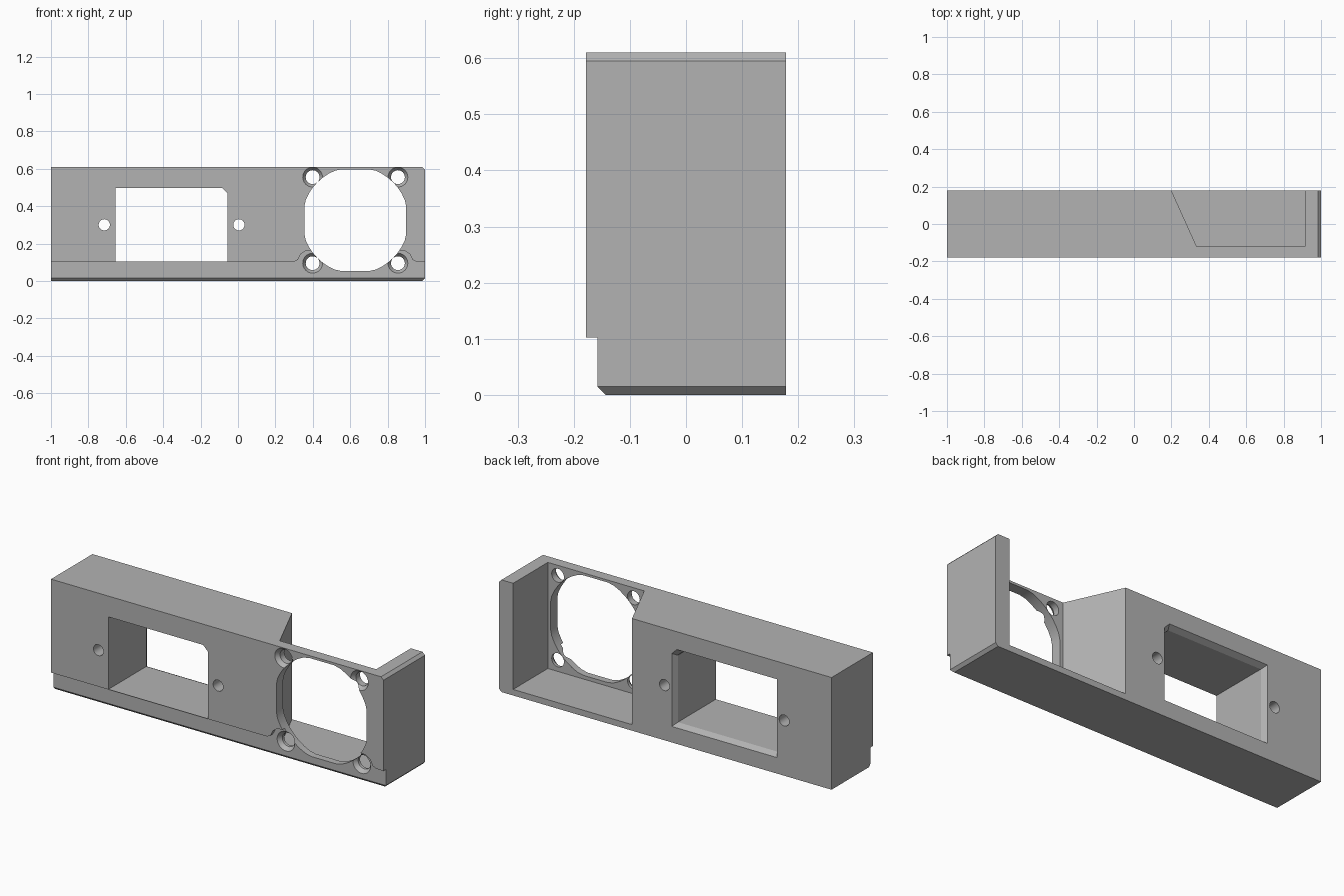
import bpy, bmesh, math
from mathutils import Vector

cube = bpy.data.objects.get("Cube")
if cube:
    bpy.data.objects.remove(cube)

grey = bpy.data.materials.new("plain grey")
grey.use_nodes = True
grey.diffuse_color = (0.45, 0.45, 0.45, 1)
grey.node_tree.nodes["Principled BSDF"].inputs["Base Color"].default_value = grey.diffuse_color


def loft(name, rings):
    """Solid through matching closed rings of 3D points."""
    bm = bmesh.new()
    loops = [[bm.verts.new(p) for p in ring] for ring in rings]
    n = len(loops[0])
    for a, b in zip(loops, loops[1:]):
        for i in range(n):
            j = (i + 1) % n
            bm.faces.new((a[i], a[j], b[j], b[i]))
    bm.faces.new(loops[0])
    bm.faces.new(loops[-1])
    bmesh.ops.recalc_face_normals(bm, faces=bm.faces)
    mesh = bpy.data.meshes.new(name)
    bm.to_mesh(mesh)
    bm.free()
    mesh.materials.append(grey)
    obj = bpy.data.objects.new(name, mesh)
    bpy.context.scene.collection.objects.link(obj)
    return obj


def prism(name, axis, points, low, high):
    """Extrude a 2D outline along one axis."""
    place = {"x": lambda p, t: (t, *p), "y": lambda p, t: (p[0], t, p[1]),
             "z": lambda p, t: (*p, t)}[axis]
    return loft(name, [[place(p, t) for p in points] for t in (low, high)])


def circle(x, z, r, n=32):
    return [(x + r * math.cos(math.tau * i / n), z + r * math.sin(math.tau * i / n))
            for i in range(n)]


def rect(a0, a1, b0, b1):
    return [(a0, b0), (a1, b0), (a1, b1), (a0, b1)]


FRONT, BACK, STEP, TOP, CH = -0.178, 0.178, -0.158, 0.61, 0.015
FAN_X, FAN_Z = 0.627, 0.325

# Main block, chamfered along its +x end
body = prism("housing", "y", [(-1, 0), (1 - CH, 0), (1, CH), (1, TOP - CH),
                              (1 - CH, TOP), (-1, TOP)], FRONT, BACK)
cutters = []

# Recessed lower front, flared up around the lower screws
flare = [(0.30, 0.102), (0.32, 0.113), (0.335, 0.143), (0.36, 0.16), (0.4, 0.165)]
outline = [(-1.1, 0.102)] + flare
outline += [(2 * FAN_X - x, z) for x, z in reversed(flare)]
outline += [(1.1, 0.102), (1.1, -0.1), (-1.1, -0.1)]
cutters.append(prism("step_cutter", "y", outline, -0.3, STEP))

# Bottom front chamfer
cutters.append(prism("chamfer_cutter", "x", [(STEP - 0.05, CH + 0.05), (STEP - 0.05, -0.05),
                                             (STEP + CH + 0.05, -0.05)], -1.1, 1.1))

# Fan bay, open at the top and back, with one slanted side
cutters.append(prism("bay_cutter", "z", [(0.155, 0.278), (0.335, -0.12), (0.915, -0.12),
                                         (0.915, 0.278)], 0.033, 0.8))

# Fan opening: circle flattened on four sides
half = 0.272
fan = [(FAN_X + max(-half, min(half, x)), FAN_Z + max(-half, min(half, z)))
       for x, z in circle(0, 0, 0.286, 48)]
cutters.append(prism("fan_cutter", "y", fan, -0.3, -0.1))

# Countersunk fan screw holes
for x in (0.399, 0.855):
    for z, face in ((0.095, STEP), (0.555, FRONT)):
        profile = [(-0.3, 0.053), (face, 0.053), (face + 0.022, 0.037), (-0.1, 0.037)]
        rings = [[(px, y, pz) for px, pz in circle(x, z, r)] for y, r in profile]
        cutters.append(loft("screw_cutter", rings))


# Socket window with one clipped corner and a flared back rim
def window(grow):
    x0, x1, z0, z1 = -0.655 - grow, -0.055 + grow, 0.103 - grow, 0.497 + grow
    return [(x0, z0), (x1, z0), (x1, z1 - 0.03), (x1 - 0.03, z1), (x0, z1)]


sections = [(-0.3, 0), (BACK - 0.03, 0), (BACK, 0.016), (0.3, 0.016)]
cutters.append(loft("window_cutter", [[(x, y, z) for x, z in window(g)] for y, g in sections]))

# Socket screw holes
for x in (-0.715, 0.005):
    cutters.append(prism("socket_screw_cutter", "y", circle(x, 0.3, 0.03), -0.3, 0.3))

# Cut everything out and drop the cutters
for c in cutters:
    mod = body.modifiers.new(c.name, "BOOLEAN")
    mod.operation, mod.solver, mod.object = "DIFFERENCE", "EXACT", c
bpy.context.view_layer.update()
result = bpy.data.meshes.new_from_object(body.evaluated_get(bpy.context.evaluated_depsgraph_get()))
body.modifiers.clear()
body.data = result
for c in cutters:
    bpy.data.objects.remove(c)

bpy.context.view_layer.objects.active = body
body.select_set(True)
bpy.ops.object.shade_smooth_by_angle(angle=math.radians(25))
